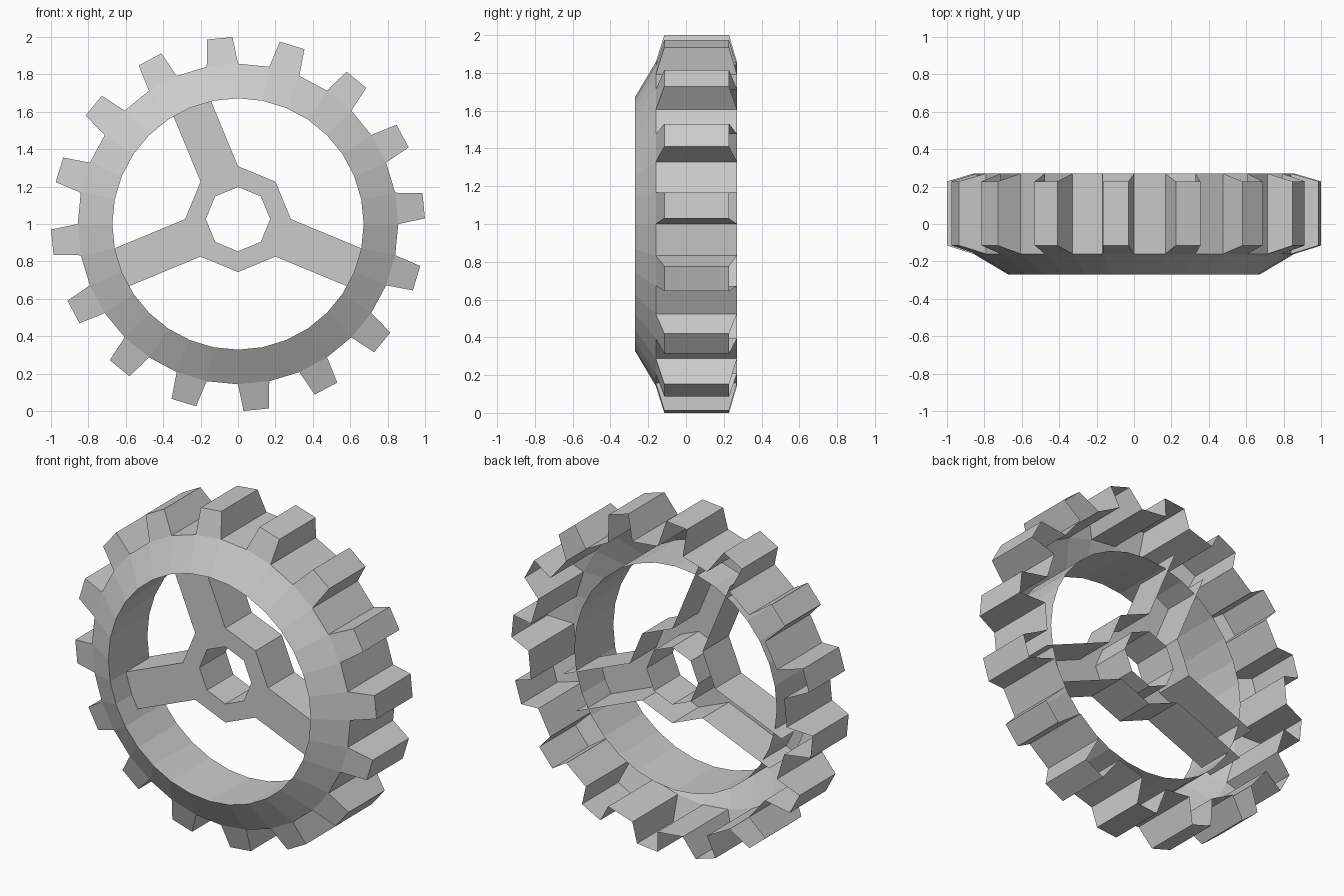
import bpy, math
from math import cos, sin, radians

if "Cube" in bpy.data.objects:
    bpy.data.objects.remove(bpy.data.objects["Cube"])

SEG = 32          # rim facets; every second one carries a tooth
STEP = 360 / SEG


def polar(r, deg, y, cz=1.0):
    a = radians(deg)
    return (r * cos(a), y, cz + r * sin(a))


def make(name, faces):
    """Build a flat-shaded mesh from faces given as corner points."""
    index, polys = {}, []
    for face in faces:
        polys.append([index.setdefault(tuple(round(c, 5) for c in p), len(index))
                      for p in face])
    mesh = bpy.data.meshes.new(name)
    mesh.from_pydata(list(index), [], polys)
    mesh.update()
    obj = bpy.data.objects.new(name, mesh)
    bpy.context.collection.objects.link(obj)
    return obj


# Rim: inner tube, sloped front face and outer wall, open at the back
profile = [(0.672, 0.10), (0.672, -0.27), (0.857, -0.16), (0.857, 0.27)]
rim = []
for i in range(SEG):
    a, b = 90 + i * STEP, 90 + (i + 1) * STEP
    for k, ((r0, y0), (r1, y1)) in enumerate(zip(profile, profile[1:])):
        if k == 2 and i % 2 == 0:
            # Tooth: tapered extrusion of the outer wall facet, open at the back
            base = [polar(0.857, a, -0.16), polar(0.857, b, -0.16),
                    polar(0.857, b, 0.27), polar(0.857, a, 0.27)]
            tip = [polar(1.0, a + 1.7, -0.115), polar(1.0, b - 1.7, -0.115),
                   polar(1.0, b - 1.7, 0.228), polar(1.0, a + 1.7, 0.228)]
            rim.append(tip)
            for s in (0, 1, 3):
                t = (s + 1) % 4
                rim.append([base[s], base[t], tip[t], tip[s]])
        else:
            rim.append([polar(r0, a, y0), polar(r0, b, y0),
                        polar(r1, b, y1), polar(r1, a, y1)])
make("gear_rim", rim)

# Hub: octagonal ring with three spokes drawn out of its sides, open at the back
HUB_Z, FRONT, BACK = 1.026, -0.12, 0.13
R_HOLE, R_HUB, REACH = 0.172, 0.283, 0.74


def wall(p, q):
    return [p, q, (q[0], BACK, q[2]), (p[0], BACK, p[2])]


hub = []
for i in range(8):
    a, b = i * 45, (i + 1) * 45
    h0, h1 = polar(R_HOLE, a, FRONT, HUB_Z), polar(R_HOLE, b, FRONT, HUB_Z)
    o0, o1 = polar(R_HUB, a, FRONT, HUB_Z), polar(R_HUB, b, FRONT, HUB_Z)
    hub += [[h0, h1, o1, o0], wall(h0, h1)]
    if i in (2, 4, 7):
        d = REACH - R_HUB * cos(radians(22.5))
        m = radians(a + 22.5)
        e0, e1 = [(p[0] + d * cos(m), FRONT, p[2] + d * sin(m)) for p in (o0, o1)]
        hub += [[o0, o1, e1, e0], wall(o0, e0), wall(o1, e1)]
    else:
        hub.append(wall(o0, o1))
make("hub_and_spokes", hub)
